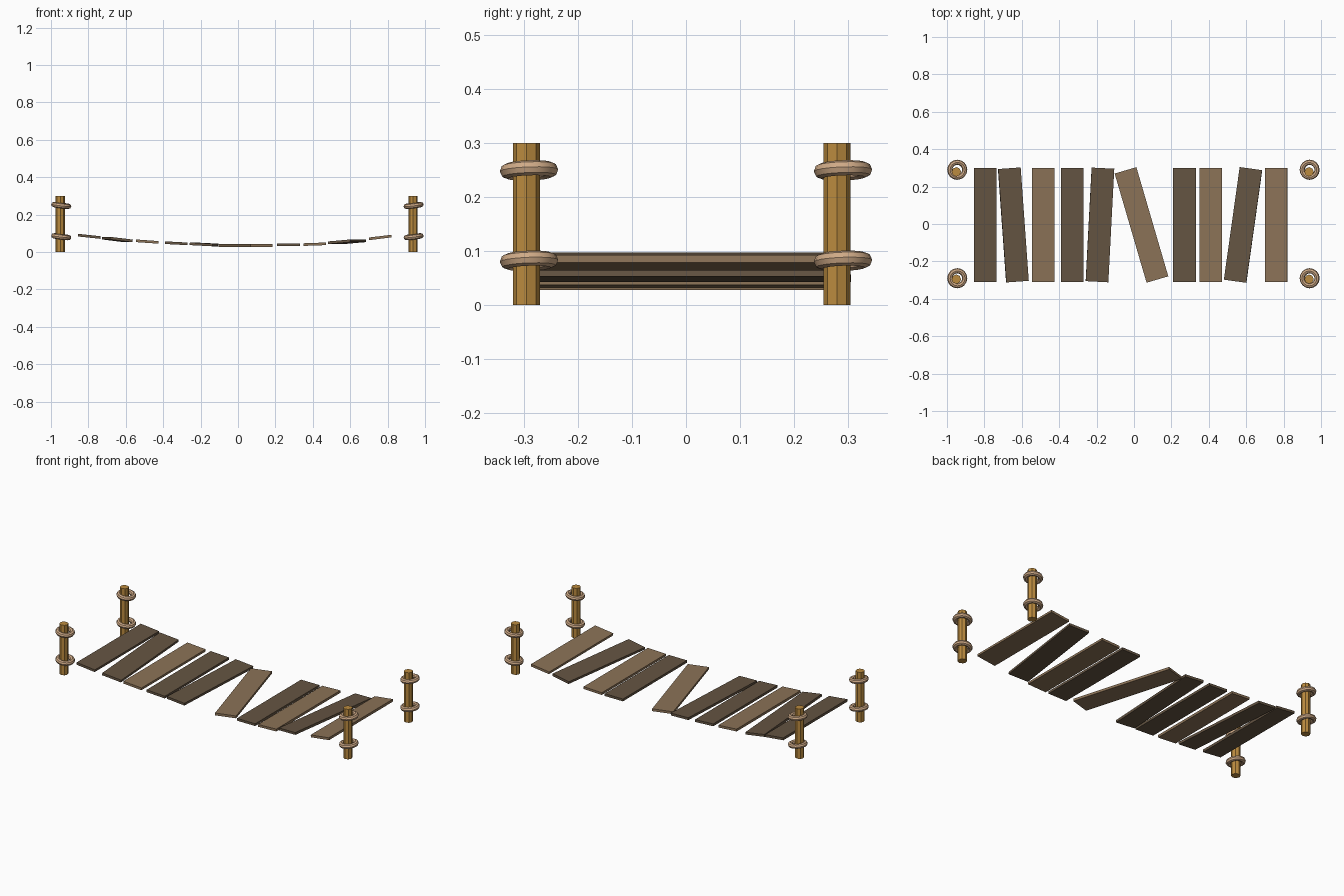
import bpy
from math import radians

if "Cube" in bpy.data.objects:
    bpy.data.objects.remove(bpy.data.objects["Cube"])


def material(name, rgb):
    m = bpy.data.materials.new(name)
    m.diffuse_color = (*rgb, 1)
    m.use_nodes = True
    m.node_tree.nodes["Principled BSDF"].inputs["Base Color"].default_value = m.diffuse_color
    return m


DARK = material("dark_wood", (0.13, 0.09, 0.055))
LIGHT = material("light_wood", (0.26, 0.17, 0.095))
POST = material("post_wood", (0.50, 0.26, 0.05))
ROPE = material("rope", (0.62, 0.40, 0.24))


def finish(name, mat):
    ob = bpy.context.object
    ob.name = name
    ob.data.materials.append(mat)
    return ob


# Planks: centre x, centre z, yaw, slope along the sagging deck, wood
planks = [
    (-0.795, 0.084, 0, 6, DARK),
    (-0.645, 0.067, 4.1, 7, DARK),
    (-0.485, 0.056, 0, 4, LIGHT),
    (-0.330, 0.047, 0, 3, DARK),
    (-0.182, 0.041, -3, 3, DARK),
    (0.040, 0.035, 16.3, 0, LIGHT),
    (0.270, 0.039, 0, 0, DARK),
    (0.410, 0.042, 0, -2, LIGHT),
    (0.583, 0.055, -8, -5, DARK),
    (0.760, 0.078, 0, -7, LIGHT),
]
for i, (x, z, yaw, slope, mat) in enumerate(planks):
    bpy.ops.mesh.primitive_cube_add(size=1, location=(x, -0.005, z),
                                    rotation=(0, radians(slope), radians(yaw)))
    plank = finish(f"plank_{i + 1}", mat)
    plank.scale = (0.121, 0.608, 0.014)

# Corner posts with two loosely tilted rope rings each
for sx in (-1, 1):
    for sy in (-1, 1):
        px, py = sx * 0.943 - 0.007, sy * 0.287 - 0.008
        bpy.ops.mesh.primitive_cylinder_add(vertices=8, radius=0.025, depth=0.3,
                                            location=(px, py, 0.15))
        finish("post", POST)
        for z in (0.249, 0.082):
            bpy.ops.mesh.primitive_torus_add(
                major_radius=0.040, minor_radius=0.014,
                major_segments=16, minor_segments=8,
                location=(sx * 0.942 - 0.003, sy * 0.290, z),
                rotation=(radians(2), radians(-7 * sx), 0))
            finish("rope_ring", ROPE)
            bpy.ops.object.shade_smooth_by_angle()
